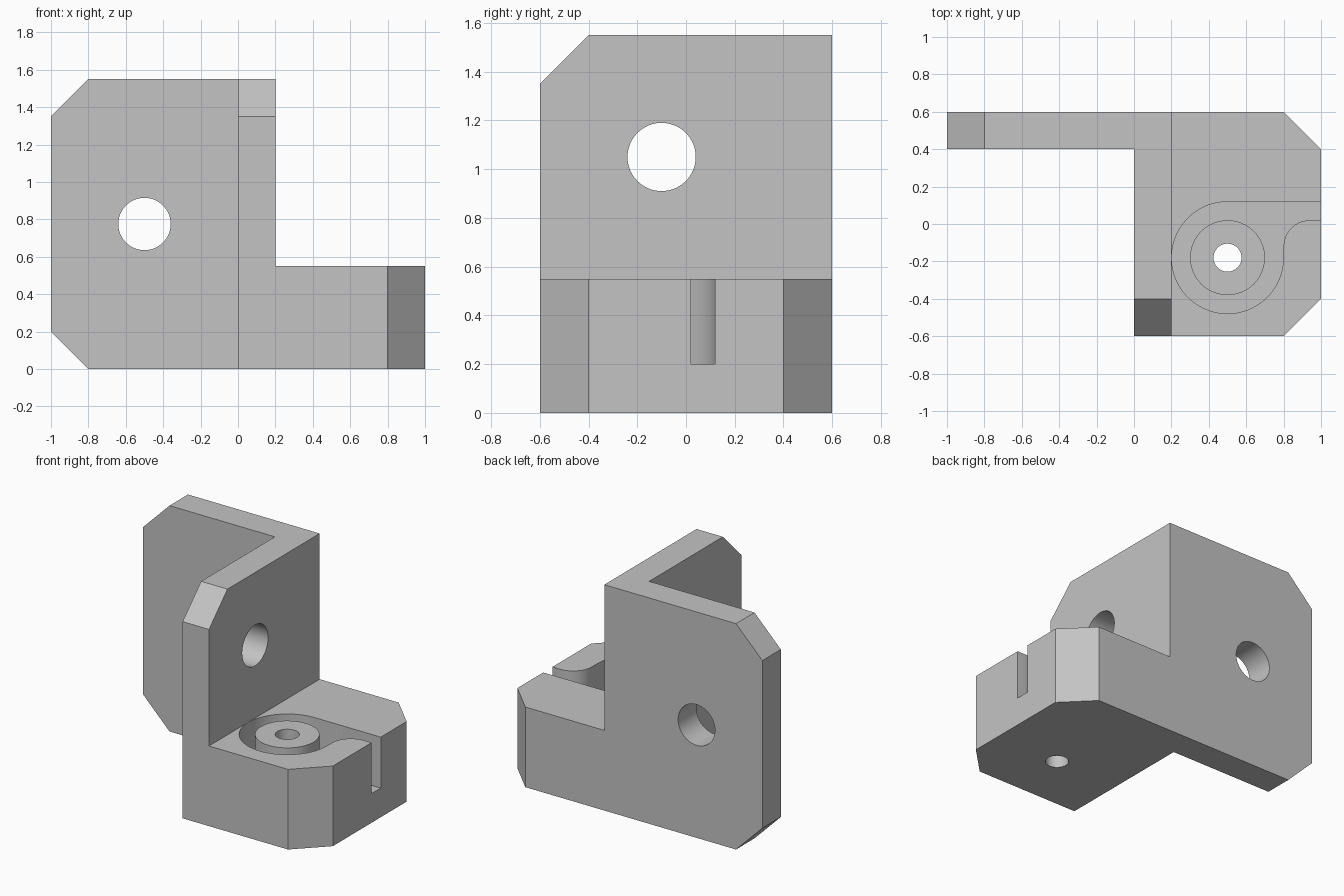
import bpy, bmesh
from math import sin, cos, radians
from mathutils import Vector

cube = bpy.data.objects.get("Cube")
if cube:
    bpy.data.objects.remove(cube, do_unlink=True)

grey = bpy.data.materials.new("light_grey")
grey.use_nodes = True
colour = (0.55, 0.55, 0.55, 1)
grey.diffuse_color = colour
grey.node_tree.nodes["Principled BSDF"].inputs["Base Color"].default_value = colour


def arc(centre, radius, start, end, steps):
    """Points along an arc, angles in degrees."""
    angles = [radians(start + (end - start) * i / steps) for i in range(steps + 1)]
    return [(centre[0] + radius * cos(a), centre[1] + radius * sin(a)) for a in angles]


def circle(centre, radius):
    return arc(centre, radius, 0, 360, 64)[:-1]


def prism(name, outline, axis, low, high):
    """Extrude an outline drawn on the other two axes along the given axis."""
    def place(p, level):
        co = list(p)
        co.insert("xyz".index(axis), level)
        return Vector(co)
    bm = bmesh.new()
    face = bm.faces.new([bm.verts.new(place(p, low)) for p in outline])
    result = bmesh.ops.extrude_face_region(bm, geom=[face])
    moved = [v for v in result["geom"] if isinstance(v, bmesh.types.BMVert)]
    bmesh.ops.translate(bm, verts=moved, vec=place((0, 0), high - low))
    bmesh.ops.recalc_face_normals(bm, faces=bm.faces)
    mesh = bpy.data.meshes.new(name)
    bm.to_mesh(mesh)
    bm.free()
    mesh.materials.append(grey)
    obj = bpy.data.objects.new(name, mesh)
    bpy.context.collection.objects.link(obj)
    return obj


def combine(target, tool, operation):
    """Apply a boolean and discard the tool."""
    mod = target.modifiers.new(operation, "BOOLEAN")
    mod.operation, mod.solver, mod.object = operation, "EXACT", tool
    bpy.context.view_layer.update()
    graph = bpy.context.evaluated_depsgraph_get()
    mesh = bpy.data.meshes.new_from_object(target.evaluated_get(graph))
    target.modifiers.clear()
    target.data = mesh
    bpy.data.objects.remove(tool, do_unlink=True)


# Base block with two clipped corners
bracket = prism("angle_bracket", [(0, -0.6), (0.8, -0.6), (1, -0.4), (1, 0.4),
                                  (0.8, 0.6), (0, 0.6)], "z", 0, 0.55)

# Upright side plate, clipped at the front top
side = prism("side_plate", [(-0.6, 0), (0.6, 0), (0.6, 1.55), (-0.4, 1.55),
                            (-0.6, 1.35)], "x", 0, 0.2)
combine(bracket, side, "UNION")

# Back plate, clipped at both outer corners
back = prism("back_plate", [(0.1, 0), (0.1, 1.55), (-0.8, 1.55), (-1, 1.35),
                            (-1, 0.2), (-0.8, 0)], "y", 0.4, 0.6)
combine(bracket, back, "UNION")

# Round pocket running out through the side of the base
hub = (0.5, -0.18)
pocket = [(1.1, 0.12)] + arc(hub, 0.299, 90, 360, 54)
pocket += arc((0.94, -0.12), 0.14, 180, 90, 20) + [(1.1, 0.02)]
combine(bracket, prism("pocket_cutter", pocket, "z", 0.2, 0.7), "DIFFERENCE")

# Boss in the pocket, flush with the base top
combine(bracket, prism("boss", circle(hub, 0.2), "z", 0.1, 0.55), "UNION")

# Through holes in the boss, side plate and back plate
for name, centre, radius, axis, low, high in (
        ("boss_hole", hub, 0.075, "z", -0.1, 0.7),
        ("side_hole", (-0.1, 1.05), 0.14, "x", -0.1, 0.3),
        ("back_hole", (-0.5, 0.775), 0.14, "y", 0.3, 0.7)):
    combine(bracket, prism(name, circle(centre, radius), axis, low, high), "DIFFERENCE")

# Merge leftover flat seams, then smooth the round walls only
bm = bmesh.new()
bm.from_mesh(bracket.data)
bmesh.ops.remove_doubles(bm, verts=bm.verts, dist=0.0001)
bmesh.ops.dissolve_limit(bm, angle_limit=radians(0.5), verts=bm.verts, edges=bm.edges)
bm.to_mesh(bracket.data)
bm.free()
bpy.ops.object.select_all(action="DESELECT")
bracket.select_set(True)
bpy.context.view_layer.objects.active = bracket
bpy.ops.object.shade_smooth_by_angle(angle=radians(30))
